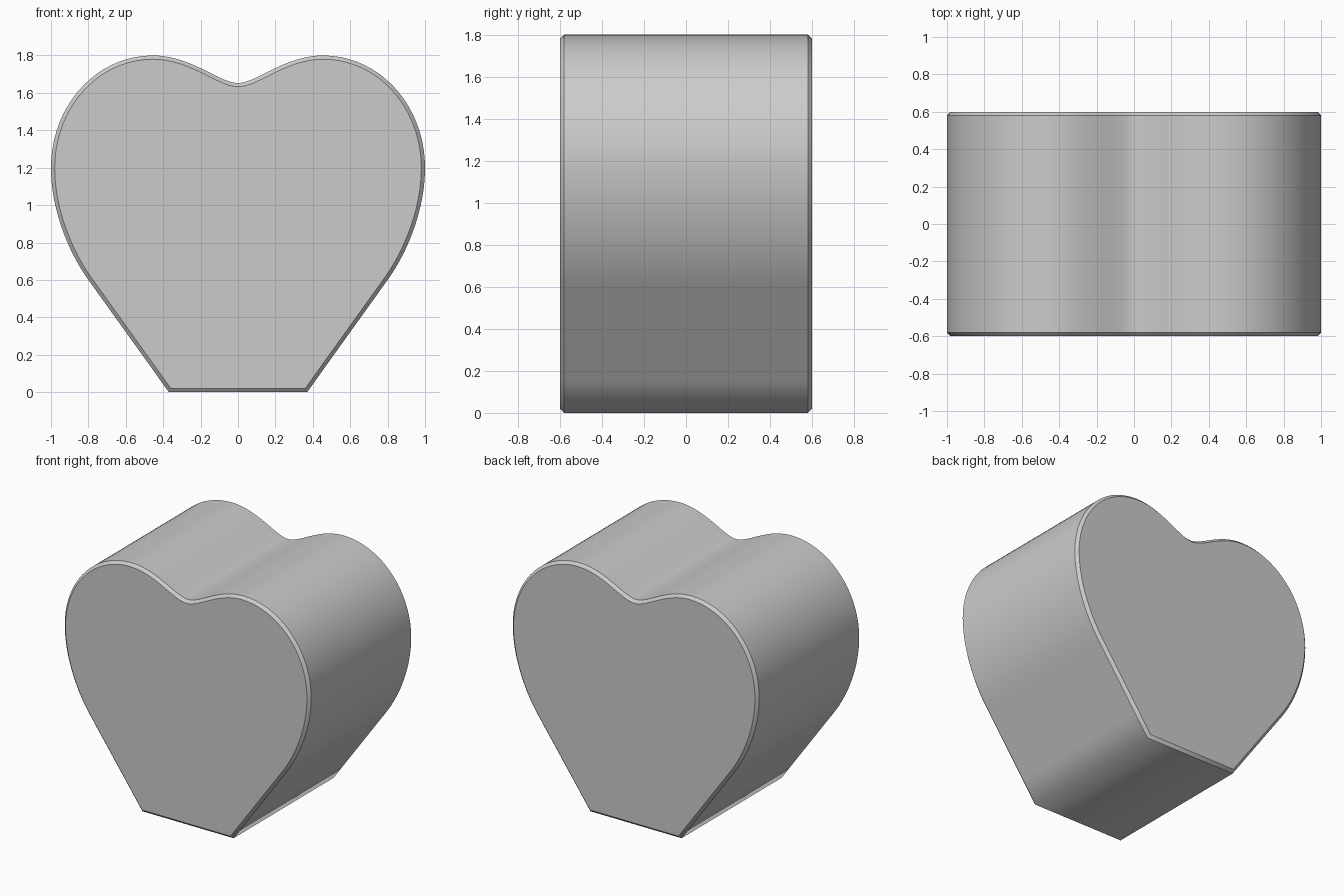
import bpy, bmesh
from mathutils import Vector
from mathutils.geometry import interpolate_bezier

if "Cube" in bpy.data.objects:
    bpy.data.objects.remove(bpy.data.objects["Cube"])

DEPTH, CHAMFER, STEPS = 1.2, 0.02, 20

# Right half of the heart outline: bezier segments from the top notch to the side
segments = [
    [(0, 1.653), (0.10, 1.653), (0.25, 1.80), (0.455, 1.80)],
    [(0.455, 1.80), (0.76, 1.80), (1.0, 1.53), (1.0, 1.20)],
    [(1.0, 1.20), (1.0, 0.98), (0.91, 0.754), (0.80, 0.60)],
]
half = []
for seg in segments:
    pts = interpolate_bezier(*[Vector((x, 0, z)) for x, z in seg], STEPS)
    half += [(p.x, p.z) for p in pts[:-1]]
# Straight lower flank down to the flat foot
half += [(0.80, 0.60), (0.477, 0.15), (0.37, 0.0)]
outline = half + [(-x, z) for x, z in reversed(half[1:])]

# Extrude the outline through the depth
bm = bmesh.new()
front = bm.faces.new([bm.verts.new((x, -DEPTH / 2, z)) for x, z in outline])
ext = bmesh.ops.extrude_face_region(bm, geom=[front], use_keep_orig=True)
new_verts = [g for g in ext["geom"] if isinstance(g, bmesh.types.BMVert)]
bmesh.ops.translate(bm, verts=new_verts, vec=(0, DEPTH, 0))


def rim_edges():
    return [e for e in bm.edges if abs(e.verts[0].co.y - e.verts[1].co.y) < 1e-4]


# Narrow chamfer around the front and back rims
bmesh.ops.bevel(bm, geom=rim_edges(), offset=CHAMFER, offset_type='OFFSET',
                segments=1, profile=0.5, affect='EDGES', clamp_overlap=False)
bmesh.ops.recalc_face_normals(bm, faces=bm.faces[:])

# Smooth wall all the way round, crisp rims
for f in bm.faces:
    f.smooth = True
for e in rim_edges():
    e.smooth = False

mesh = bpy.data.meshes.new("heart_block")
bm.to_mesh(mesh)
bm.free()
bpy.context.collection.objects.link(bpy.data.objects.new("heart_block", mesh))
